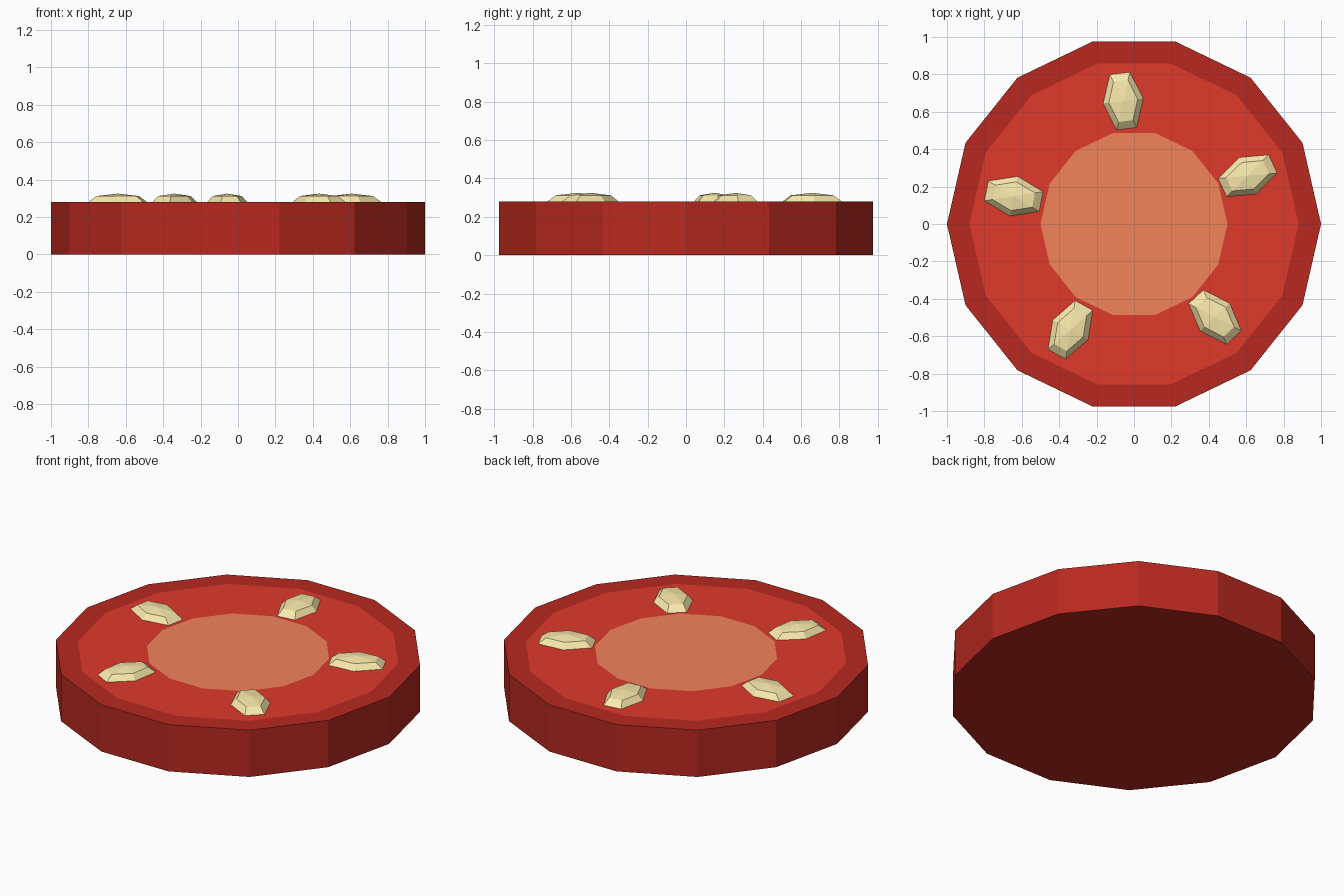
import bpy, bmesh
from math import cos, sin, pi, radians

if "Cube" in bpy.data.objects:
    bpy.data.objects.remove(bpy.data.objects["Cube"])

def material(name, rgb):
    m = bpy.data.materials.new(name)
    m.diffuse_color = (*rgb, 1)
    m.use_nodes = True
    m.node_tree.nodes["Principled BSDF"].inputs["Base Color"].default_value = m.diffuse_color
    return m

def ring_solid(sides, rings, bands):
    """Stack rings (rx, ry, z), bottom to top; bands = material index of
    bottom cap, each band between rings, top cap."""
    bm = bmesh.new()
    loops = [[bm.verts.new((rx * cos(2 * pi * i / sides), ry * sin(2 * pi * i / sides), z))
              for i in range(sides)] for rx, ry, z in rings]
    bm.faces.new(loops[0][::-1]).material_index = bands[0]
    for k, (a, b) in enumerate(zip(loops, loops[1:])):
        for i in range(sides):
            j = (i + 1) % sides
            bm.faces.new((a[i], a[j], b[j], b[i])).material_index = bands[k + 1]
    top = bm.faces.new(loops[-1])
    top.material_index = bands[-1]
    return bm, top

def finish(bm, name, mats):
    me = bpy.data.meshes.new(name)
    bm.to_mesh(me)
    bm.free()
    for m in mats:
        me.materials.append(m)
    ob = bpy.data.objects.new(name, me)
    bpy.context.collection.objects.link(ob)
    return ob

skin = material("skin", (0.474, 0.022, 0.014))
flesh = material("flesh", (0.745, 0.041, 0.024))
core = material("core", (0.888, 0.227, 0.105))
seed_mat = material("seed", (0.95, 0.82, 0.41))

# Slice: 14-sided disc with skin, flesh and core zones on top
H = 0.28
bm, _ = ring_solid(14, [(1, 1, 0), (1, 1, H), (0.88, 0.88, H), (0.5, 0.5, H)],
                   [0, 0, 0, 1, 2])
finish(bm, "tomato_slice", [skin, flesh, core])

# Seeds: five faceted hexagonal domes laid radially
for k in range(5):
    bm, top = ring_solid(6, [(0.108, 0.172, 0), (0.078, 0.125, 0.032)], [0, 0, 0])
    peak = bmesh.ops.poke(bm, faces=[top])["verts"][0]
    peak.co.z = 0.045
    a = radians(95 + 72 * k)
    ob = finish(bm, f"seed_{k + 1}", [seed_mat])
    ob.location = (0.66 * cos(a), 0.66 * sin(a), H)
    ob.rotation_euler.z = a - pi / 2 + radians(2)
